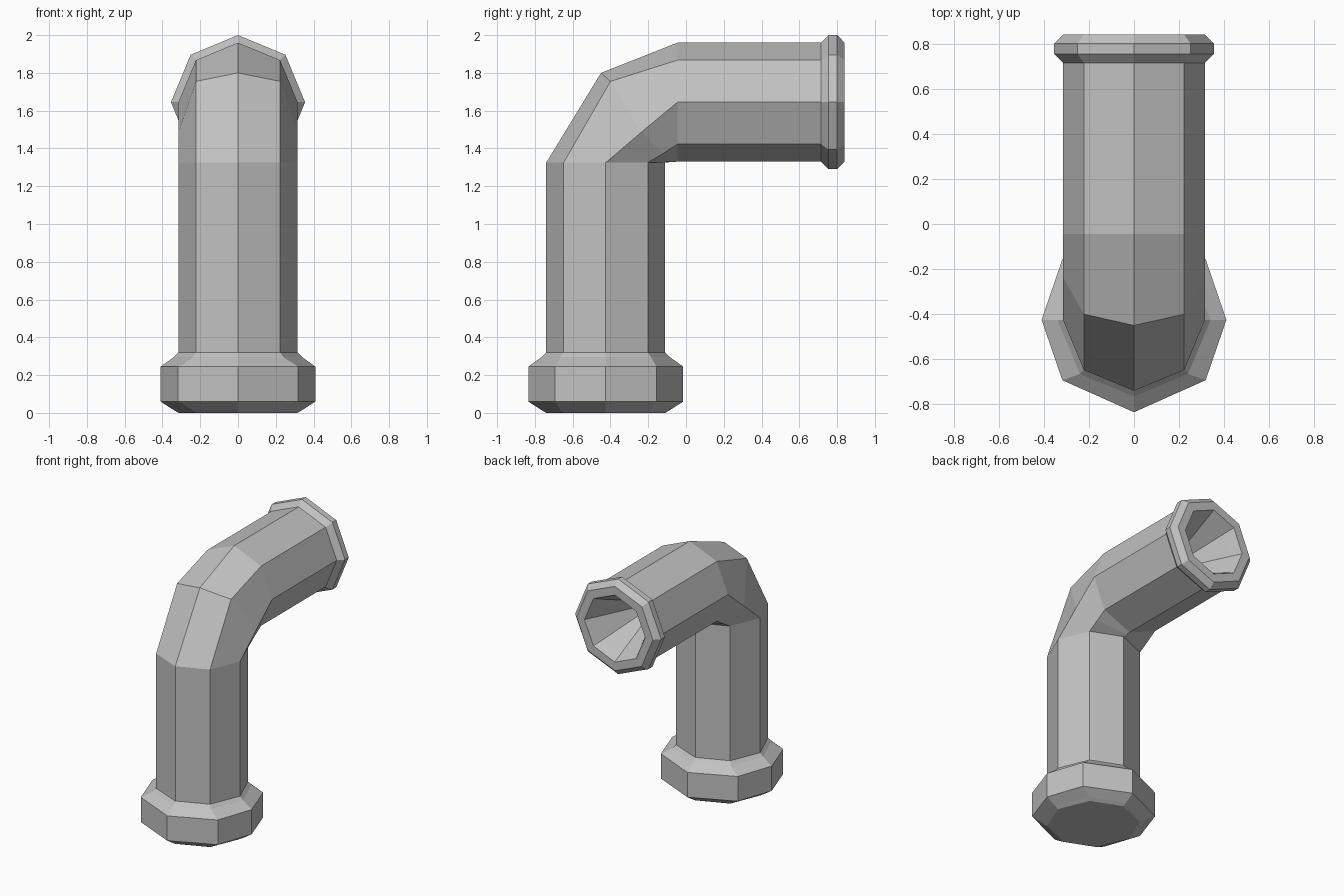
import bpy
import math

cube = bpy.data.objects.get("Cube")
if cube:
    bpy.data.objects.remove(cube, do_unlink=True)

SIDES = 8
PIPE_R = 0.315
POST_Y = -0.425     # axis of the upright run
ARM_Z = 1.645       # axis of the horizontal run

metal = bpy.data.materials.new("pipe grey")
metal.use_nodes = True
grey = (0.54, 0.54, 0.54, 1)
metal.diffuse_color = grey
metal.node_tree.nodes["Principled BSDF"].inputs["Base Color"].default_value = grey


def upright_ring(z, r, dx=None, dy=None):
    """Octagon around the upright axis, first corner facing the front.
    dx, dy optionally move the diagonal corners."""
    ring = []
    for i in range(SIDES):
        a = math.tau * i / SIDES
        s, c = math.sin(a), math.cos(a)
        if i % 2 and dx:
            s, c = math.copysign(dx / r, s), math.copysign(dy / r, c)
        ring.append((r * s, POST_Y - r * c, z))
    return ring


def arm_ring(y, r):
    """Octagon around the horizontal axis, first corner facing up."""
    return [(r * math.sin(math.tau * i / SIDES), y,
             ARM_Z + r * math.cos(math.tau * i / SIDES)) for i in range(SIDES)]


def elbow_ring(profile):
    """Mirrored ring from five (y, z) points, outer bend to inner bend."""
    return [(PIPE_R * math.sin(math.tau * i / SIDES),
             *profile[min(i, SIDES - i)]) for i in range(SIDES)]


def loft(name, rings, cap_start=False, cap_end=False):
    verts = [p for ring in rings for p in ring]
    faces = []
    for k in range(len(rings) - 1):
        a, b = k * SIDES, (k + 1) * SIDES
        for i in range(SIDES):
            j = (i + 1) % SIDES
            faces.append((a + i, a + j, b + j, b + i))
    if cap_start:
        faces.append(tuple(reversed(range(SIDES))))
    if cap_end:
        faces.append(tuple(range(len(verts) - SIDES, len(verts))))
    mesh = bpy.data.meshes.new(name)
    mesh.from_pydata(verts, [], faces)
    mesh.materials.append(metal)
    mesh.update()
    obj = bpy.data.objects.new(name, mesh)
    bpy.context.collection.objects.link(obj)
    return obj


# Base collar with a closed underside
loft("base_collar", [
    upright_ring(0.0, 0.315),
    upright_ring(0.015, 0.34),
    upright_ring(0.06, 0.41, 0.318, 0.268),
    upright_ring(0.245, 0.41, 0.318, 0.268),
    upright_ring(0.295, 0.34),
    upright_ring(0.32, PIPE_R),
], cap_start=True)

# Bent pipe: upright run, two-step elbow, horizontal run
bend = [(-0.45, 1.80), (-0.40, 1.755), (-0.235, 1.487),
        (-0.122, 1.373), (-0.078, 1.328)]
loft("bent_pipe", [
    upright_ring(0.32, PIPE_R),
    upright_ring(1.325, PIPE_R),
    elbow_ring(bend),
    arm_ring(-0.045, PIPE_R),
    arm_ring(0.715, PIPE_R),
])

# Outlet rim with a tapering hollow
loft("outlet_rim", [
    arm_ring(0.715, PIPE_R),
    arm_ring(0.755, 0.355),
    arm_ring(0.80, 0.355),
    arm_ring(0.84, PIPE_R),
    arm_ring(0.84, 0.25),
    arm_ring(0.77, 0.215),
    arm_ring(0.38, 0.03),
], cap_end=True)
